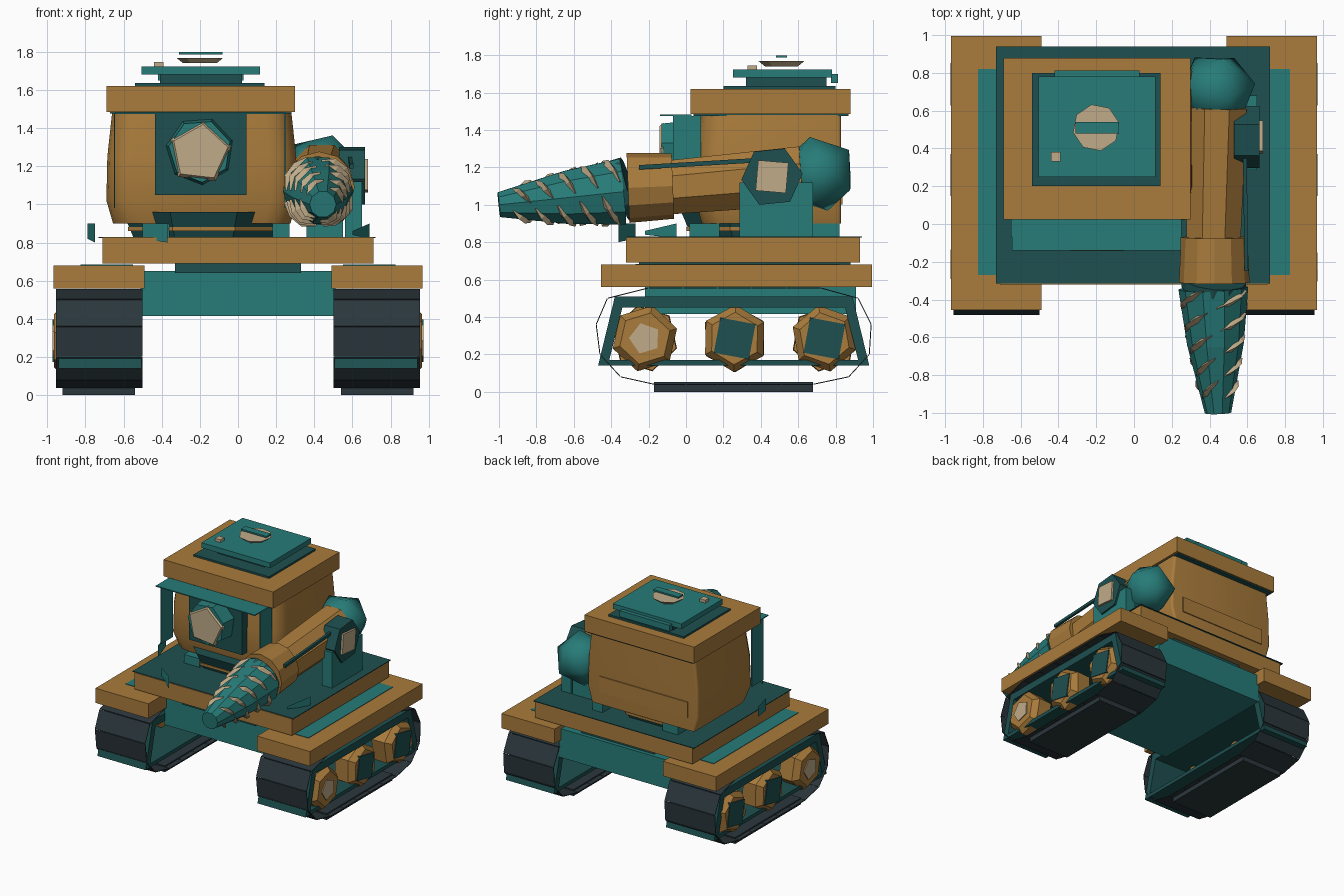
import bpy, bmesh, math
from mathutils import Vector

if "Cube" in bpy.data.objects:
    bpy.data.objects.remove(bpy.data.objects["Cube"])


def material(name, rgb):
    m = bpy.data.materials.new(name)
    m.diffuse_color = (*rgb, 1)
    m.use_nodes = True
    m.node_tree.nodes["Principled BSDF"].inputs["Base Color"].default_value = m.diffuse_color
    return m


ORANGE = material("ochre", (0.40, 0.20, 0.045))
TEAL = material("teal", (0.02, 0.20, 0.19))
DARK = material("dark_teal", (0.013, 0.08, 0.08))
SLATE = material("slate", (0.024, 0.038, 0.045))
TAN = material("tan", (0.53, 0.41, 0.25))
BOX_FACES = [(0, 1, 3, 2), (4, 6, 7, 5), (0, 4, 5, 1), (2, 3, 7, 6), (0, 2, 6, 4), (1, 5, 7, 3)]


def mesh(name, verts, faces, mat):
    me = bpy.data.meshes.new(name)
    me.from_pydata([tuple(v) for v in verts], [], faces)
    bm = bmesh.new()
    bm.from_mesh(me)
    bmesh.ops.recalc_face_normals(bm, faces=bm.faces)
    bm.to_mesh(me)
    bm.free()
    me.materials.append(mat)
    ob = bpy.data.objects.new(name, me)
    bpy.context.collection.objects.link(ob)
    return ob


def box(name, x, y, z, mat):
    """Box from (min, max) ranges."""
    return mesh(name, [(a, b, c) for a in x for b in y for c in z], BOX_FACES, mat)


def rod(name, a, b, ra, rb, n, mat, spin=0):
    """n-sided frustum from point a to point b."""
    a, b = Vector(a), Vector(b)
    q = (b - a).to_track_quat('Z', 'Y')
    v = []
    for p, r in ((a, ra), (b, rb)):
        for i in range(n):
            t = math.tau * i / n + spin
            v.append(p + q @ Vector((r * math.cos(t), r * math.sin(t), 0)))
    f = [(i, (i + 1) % n, n + (i + 1) % n, n + i) for i in range(n)]
    return mesh(name, v, f + [tuple(range(n)), tuple(range(n, 2 * n))], mat)


def smooth(ob, angle=35):
    bpy.ops.object.select_all(action='DESELECT')
    bpy.context.view_layer.objects.active = ob
    ob.select_set(True)
    bpy.ops.object.shade_smooth_by_angle(angle=math.radians(angle))


# Tracks, wheels and fenders on both sides
belt = [(-.17, .04), (-.35, .08), (-.46, .2), (-.48, .36), (-.42, .5), (-.2, .555),
        (.72, .555), (.92, .5), (.99, .36), (.98, .2), (.87, .08), (.68, .04)]
frame_out = [(-.47, .14), (-.38, .51), (.89, .51), (.98, .14)]
frame_in = [(-.41, .17), (-.34, .45), (.85, .45), (.92, .17)]

for s, side in ((-1, "left"), (1, "right")):
    def sx(a, b):
        return sorted((s * a, s * b))

    v, f = [], []
    for i, p in enumerate(belt):
        p, q = Vector(p), Vector(belt[(i + 1) % len(belt)])
        k = max(1, round((q - p).length / 0.17))
        for j in range(k):
            c, d = p.lerp(q, (j + .01) / k), p.lerp(q, (j + .99) / k)
            n = len(v)
            v += [(s * .5, *c), (s * .955, *c), (s * .955, *d), (s * .5, *d)]
            f.append((n, n + 1, n + 2, n + 3))
    track = mesh(side + "_track_belt", v, f, SLATE)
    sol = track.modifiers.new("thickness", 'SOLIDIFY')
    sol.thickness, sol.offset = 0.005, 0
    box(side + "_ground_pad", sx(.54, .92), (-.17, .68), (0, .052), SLATE)

    # hollow suspension frame
    v = [(s * x, *p) for x in (.505, .94) for loop in (frame_out, frame_in) for p in loop]
    f = []
    for i in range(4):
        j = (i + 1) % 4
        f += [(i, j, 8 + j, 8 + i), (4 + i, 12 + i, 12 + j, 4 + j),
              (i, 4 + i, 4 + j, j), (8 + i, 8 + j, 12 + j, 12 + i)]
    mesh(side + "_suspension_frame", v, f, DARK)

    # wheels with bevelled rims and hubs
    for k, y in enumerate((-.22, .26, .74)):
        spin = .3 + k * .2
        rod(side + "_wheel", (s * .80, y, .285), (s * .92, y, .285), .175, .18, 6, ORANGE, spin)
        rod(side + "_wheel_rim", (s * .92, y, .285), (s * .965, y, .285), .18, .14, 6, ORANGE, spin)
        hub, n, r = ((TAN, 5, .085), (DARK, 4, .135), (DARK, 4, .135))[k]
        rod(side + "_wheel_hub", (s * .95, y, .285), (s * .972, y, .285), r, r, n, hub, .6)

    box(side + "_fender", sx(.49, .968), (-.455, .995), (.56, .68), ORANGE)
    box(side + "_fender_panel", sx(.55, .825), (-.27, .82), (.67, .684), TEAL)

# Hull and deck
box("hull", (-.51, .51), (-.22, .91), (.415, .65), TEAL)
box("hull_spacer", (-.33, .33), (-.25, .88), (.64, .695), DARK)
box("deck", (-.71, .71), (-.32, .93), (.69, .825), ORANGE)
box("deck_plate", (-.73, .72), (-.315, .94), (.824, .83), DARK)

# Small upright fins standing on the deck
for a, b, low, high in (((-.79, .2), (-.75, .04), .8, .9), ((-.5, -.27), (-.37, -.36), .8, .9),
                        ((.69, -.05), (.6, -.22), .84, .86)):
    mesh("deck_fin", [(*a, .82), (*b, low), (*b, high), (*a, .9)], [(0, 1, 2, 3)], TEAL)

# Cab: turntable, feet and bulging body
rod("turntable", (-.18, .4, .83), (-.18, .4, .96), .4, .46, 8, DARK, math.pi / 8)
rod("turntable_ring", (-.18, .4, .86), (-.18, .4, .88), .43, .43, 8, ORANGE, math.pi / 8)
for x in ((-.5, -.36), (.18, .27)):
    for y in ((.02, .18), (.66, .82)):
        box("cab_foot", x, y, (.82, .9), TEAL)

v, f, n = [], [], 0
for z, g in ((.9, -.035), (1.02, .0), (1.25, -.005), (1.48, -.03)):
    x0, x1, y0, y1 = -.69 - g, .31 + g, .05 - g, .83
    ring = []
    for cx, cy, start, r in ((x1 - .14, y0 + .14, 270, .14), (x1 - .02, y1 - .02, 0, .02),
                             (x0 + .02, y1 - .02, 90, .02), (x0 + .14, y0 + .14, 180, .14)):
        for k in range(5):
            t = math.radians(start + k * 22.5)
            ring.append((cx + r * math.cos(t), cy + r * math.sin(t), z))
    n = len(ring)
    v += ring
for k in range(3):
    f += [(k * n + i, k * n + (i + 1) % n, (k + 1) * n + (i + 1) % n, (k + 1) * n + i) for i in range(n)]
f += [tuple(range(n)), tuple(range(3 * n, 4 * n))]
smooth(mesh("cab_body", v, f, ORANGE))
box("cab_rear_panel", (-.6, .2), (.82, .838), (1.0, 1.13), ORANGE)

# Roof stack
box("roof_underplate", (-.67, .28), (.04, .87), (1.475, 1.487), DARK)
box("roof_cap", (-.69, .3), (.025, .88), (1.485, 1.62), ORANGE)
box("roof_plate_low", (-.54, .14), (.2, .8), (1.615, 1.635), DARK)
box("roof_pedestal", (-.41, .02), (.32, .75), (1.635, 1.685), DARK)
box("roof_plate_high", (-.505, .115), (.25, .78), (1.68, 1.722), TEAL)
box("roof_rear_tab", (-.42, .03), (.775, .812), (1.65, 1.70), TEAL)
rod("roof_vent", (-.2, .51, 1.74), (-.2, .51, 1.768), .09, .125, 8, TAN, .2)
box("roof_vent_slat", (-.31, -.08), (.48, .54), (1.786, 1.798), TEAL)
box("roof_stud", (-.44, -.39), (.33, .38), (1.72, 1.745), TAN)

# Visor, side blinkers and front lamp
box("visor", (-.645, .25), (-.14, .03), (1.474, 1.482), TEAL)
for x in (-.65, .245):
    box("visor_side", (x, x + .006), (-.07, .08), (.98, 1.475), TEAL)
box("front_window", (-.435, .045), (-.01, .06), (1.05, 1.475), DARK)
rod("lamp_housing", (-.2, 0, 1.28), (-.2, -.13, 1.28), .18, .165, 7, TEAL, .3)
rod("lamp_lens", (-.2, -.12, 1.27), (-.2, -.142, 1.27), .17, .15, 5, TAN, .2)

# Arm: low-poly shoulder, bracket, pivot and boom
bm = bmesh.new()
bmesh.ops.create_icosphere(bm, subdivisions=1, radius=.21)
me = bpy.data.meshes.new("shoulder")
bm.to_mesh(me)
bm.free()
me.materials.append(TEAL)
shoulder = bpy.data.objects.new("shoulder", me)
bpy.context.collection.objects.link(shoulder)
shoulder.location = (.44, .71, 1.165)
shoulder.rotation_euler = (.3, .2, .3)
smooth(shoulder, 60)
box("shoulder_pedestal", (.36, .55), (.6, .68), (.83, 1.06), TEAL)
box("arm_bracket", (.56, .65), (.285, .68), (.83, 1.12), TEAL)
rod("arm_pivot", (.53, .46, 1.15), (.665, .46, 1.15), .165, .165, 6, DARK, .1)
rod("arm_pivot_cap", (.66, .46, 1.15), (.682, .46, 1.15), .115, .115, 4, TAN, .7)
rod("boom", (.44, .62, 1.155), (.42, -.12, 1.09), .17, .155, 8, ORANGE, math.pi / 8)
v = [Vector(p) + Vector((dx, 0, dz)) for p in ((.575, .5, 1.245), (.585, -.25, 1.2))
     for dx in (0, .02) for dz in (-.012, .012)]
mesh("boom_side_strip", v, BOX_FACES, DARK)

# Drill: collar, gasket and cone
rod("drill_collar", (.425, -.07, 1.1), (.425, -.31, 1.09), .175, .187, 12, ORANGE)
rod("drill_gasket", (.425, -.30, 1.09), (.42, -.35, 1.075), .17, .17, 12, DARK)
base, tip = Vector((.42, -.34, 1.07)), Vector((.445, -1.0, 1.0))
R0, RM, R1 = .185, .15, .07
mid = base.lerp(tip, .45)
rod("drill_cone", base, mid, R0, RM, 10, TEAL)
rod("drill_cone_front", mid, tip, RM, R1, 10, TEAL)


def cone_radius(t):
    return R0 + (RM - R0) * t / .45 if t < .45 else RM + (R1 - RM) * (t - .45) / .55


# Short slanted cutting blades following four spirals
for start in range(4):
    for k in range(5):
        v = []
        for m in range(4):
            t = .02 + .18 * (k + .8 * m / 3)
            ang = start * math.pi / 2 + t * math.tau * 1.3 + .15
            c, r = base.lerp(tip, t), cone_radius(t)
            d = Vector((math.cos(ang), 0, math.sin(ang)))
            w = Vector((0, .024 if m in (1, 2) else .006, 0))
            lift = (.006, .02, .024, .004)[m]
            v += [c + d * (r - .012) + w, c + d * (r + lift), c + d * (r - .012) - w]
        f = [(a + i, a + (i + 1) % 3, a + 3 + (i + 1) % 3, a + 3 + i) for a in (0, 3, 6) for i in range(3)]
        mesh("drill_blade", v, f + [(0, 1, 2), (9, 10, 11)], TAN)
